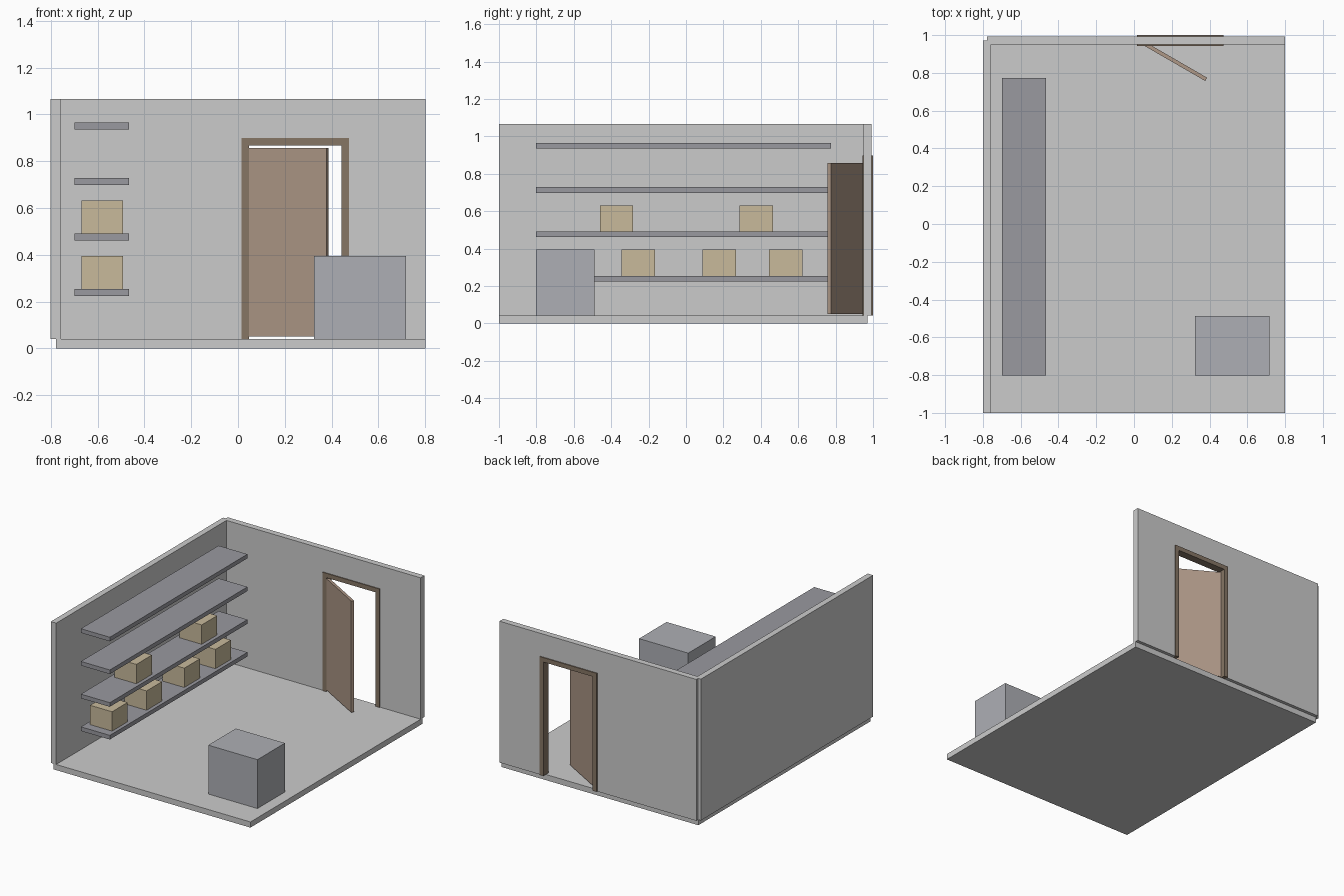
import bpy, bmesh, math
from mathutils import Matrix

if "Cube" in bpy.data.objects:
    bpy.data.objects.remove(bpy.data.objects["Cube"])


def material(name, rgb):
    m = bpy.data.materials.new(name)
    m.diffuse_color = (*rgb, 1)
    m.use_nodes = True
    m.node_tree.nodes["Principled BSDF"].inputs["Base Color"].default_value = m.diffuse_color
    return m


sand = material("cardboard", (0.58, 0.49, 0.33))
tan = material("door_wood", (0.42, 0.31, 0.24))
brown = material("frame_wood", (0.24, 0.18, 0.13))
steel = material("shelf_grey", (0.32, 0.32, 0.35))
blue_grey = material("block_grey", (0.42, 0.43, 0.46))


def finish(name, bm, mat):
    bmesh.ops.recalc_face_normals(bm, faces=bm.faces)
    mesh = bpy.data.meshes.new(name)
    bm.to_mesh(mesh)
    bm.free()
    if mat:
        mesh.materials.append(mat)
    ob = bpy.data.objects.new(name, mesh)
    bpy.context.collection.objects.link(ob)
    return ob


def box(name, x, y, z, mat=None):
    """Box given by (min, max) on each axis."""
    bm = bmesh.new()
    centre = [(a + b) / 2 for a, b in (x, y, z)]
    size = [b - a for a, b in (x, y, z)]
    bmesh.ops.create_cube(bm, size=1, matrix=Matrix.Translation(centre) @ Matrix.Diagonal((*size, 1)))
    return finish(name, bm, mat)


def arch(name, outer, inner, z0, z_out, z_in, y, mat=None):
    """Upside-down U profile in xz, extruded along y."""
    (a, d), (b, c) = outer, inner
    pts = [(a, z0), (b, z0), (b, z_in), (c, z_in), (c, z0), (d, z0), (d, z_out), (a, z_out)]
    bm = bmesh.new()
    face = bm.faces.new([bm.verts.new((px, y[0], pz)) for px, pz in pts])
    ext = bmesh.ops.extrude_face_region(bm, geom=[face], use_keep_orig=True)
    verts = [g for g in ext["geom"] if isinstance(g, bmesh.types.BMVert)]
    bmesh.ops.translate(bm, verts=verts, vec=(0, y[1] - y[0], 0))
    return finish(name, bm, mat)


# Room shell
FLOOR = 0.041
box("floor", (-0.778, 0.8), (-1, 0.97), (0, FLOOR))
box("left_wall", (-0.8, -0.757), (-1, 0.972), (FLOOR, 1.065))
arch("back_wall", (-0.778, 0.8), (0.017, 0.473), FLOOR, 1.065, 0.898, (0.949, 0.993))

# Door frame and half-open door
arch("door_frame", (0.016, 0.474), (0.048, 0.443), FLOOR, 0.899, 0.867, (0.943, 1.0), brown)
door = box("door", (0, 0.387), (-0.02, 0), (0.05, 0.857), tan)
door.location = (0.052, 0.968, 0)
door.rotation_euler.z = math.radians(-30)

# Wall shelves
for i in range(4):
    top = 0.254 + i * 0.237
    box(f"shelf_{i + 1}", (-0.698, -0.466), (-0.802, 0.774), (top - 0.03, top), steel)

# Storage boxes on the two lower shelves
for level, centres in enumerate([(-0.65, -0.255, 0.177, 0.533), (-0.372, 0.376)]):
    base = 0.254 + level * 0.237
    for n, cy in enumerate(centres):
        box(f"storage_box_{level + 1}_{n + 1}", (-0.668, -0.492), (cy - 0.089, cy + 0.089),
            (base, base + 0.14), sand)

# Free-standing block
box("floor_block", (0.324, 0.718), (-0.803, -0.488), (FLOOR, 0.395), blue_grey)
